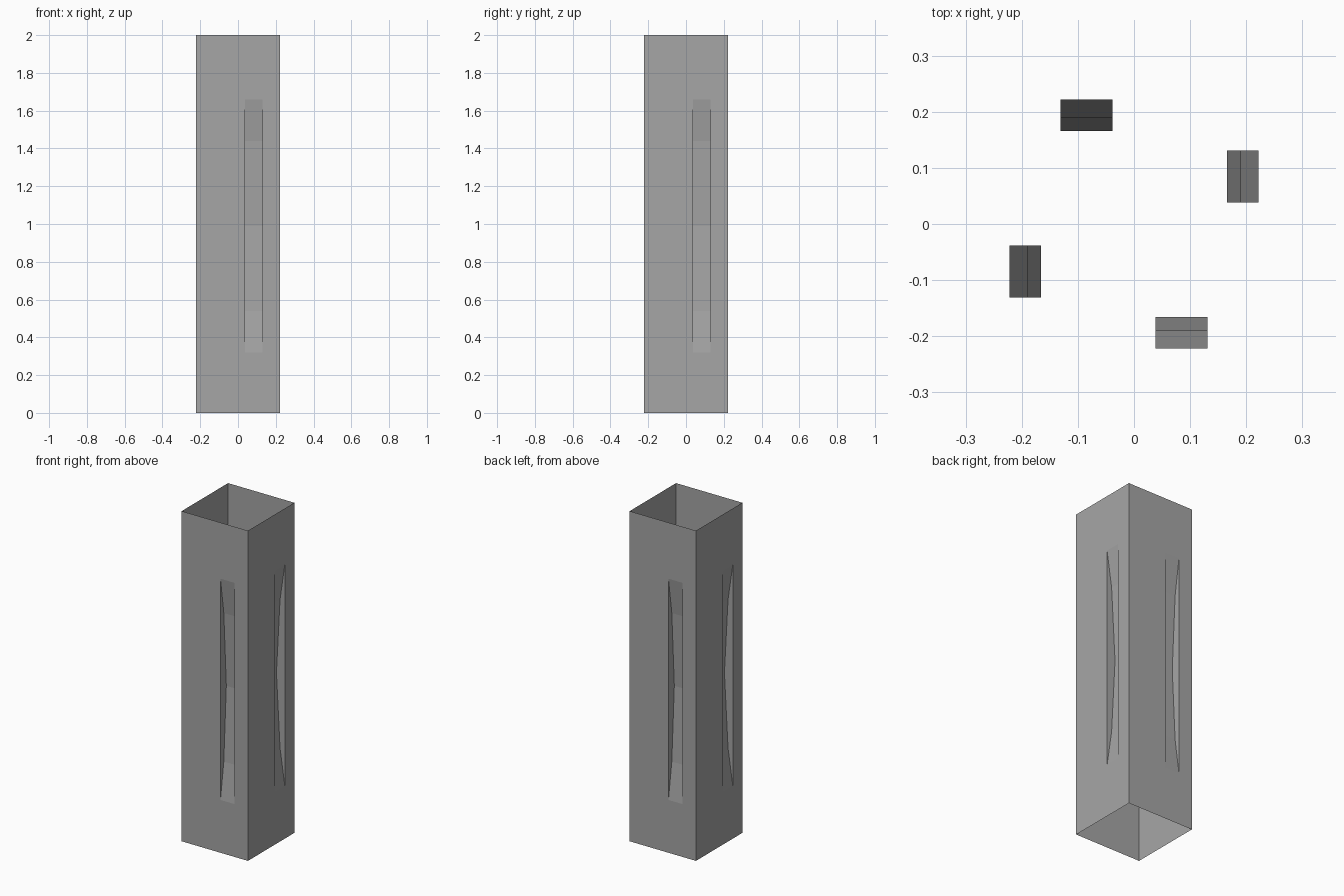
import bpy
import bmesh
from math import pi
from mathutils import Matrix, Vector

cube = bpy.data.objects.get("Cube")
if cube:
    bpy.data.objects.remove(cube, do_unlink=True)

HALF = 0.222              # half width of the square tube
HEIGHT = 2.0
LEFT, RIGHT = 0.038, 0.131    # groove sides across each wall
MIDDLE = 0.99             # height of the deepest point of the groove
# Groove floor: height above or below the middle, depth into the wall
FLOOR = [(-0.67, 0), (-0.45, 0.032), (0, 0.056), (0.45, 0.032), (0.67, 0)]


def grey_material():
    mat = bpy.data.materials.new("plain grey")
    colour = (0.38, 0.38, 0.38, 1)
    mat.diffuse_color = colour
    mat.use_nodes = True
    mat.node_tree.nodes["Principled BSDF"].inputs["Base Color"].default_value = colour
    return mat


def add_wall(bm, turn):
    """One wall sheet with a curved upright groove pressed into it."""
    def face(points):
        verts = [bm.verts.new(turn @ Vector((x, d - HALF, z))) for x, z, d in points]
        bm.faces.new(verts)

    low, high = MIDDLE + FLOOR[0][0], MIDDLE + FLOOR[-1][0]

    # flat sheet around the groove
    face([(-HALF, 0, 0), (LEFT, 0, 0), (LEFT, low, 0),
          (LEFT, high, 0), (LEFT, HEIGHT, 0), (-HALF, HEIGHT, 0)])
    face([(RIGHT, 0, 0), (HALF, 0, 0), (HALF, HEIGHT, 0),
          (RIGHT, HEIGHT, 0), (RIGHT, high, 0), (RIGHT, low, 0)])
    for bottom, top in ((0, low), (high, HEIGHT)):
        face([(LEFT, bottom, 0), (RIGHT, bottom, 0), (RIGHT, top, 0), (LEFT, top, 0)])

    # groove floor and its two side cheeks
    arc = [(MIDDLE + z, d) for z, d in FLOOR]
    for (z1, d1), (z2, d2) in zip(arc, arc[1:]):
        face([(LEFT, z1, d1), (RIGHT, z1, d1), (RIGHT, z2, d2), (LEFT, z2, d2)])
    face([(LEFT, z, d) for z, d in arc])
    face([(RIGHT, z, d) for z, d in reversed(arc)])


# Four identical walls turned around the upright axis
bm = bmesh.new()
for quarter in range(4):
    add_wall(bm, Matrix.Rotation(quarter * pi / 2, 3, "Z"))
bmesh.ops.remove_doubles(bm, verts=bm.verts[:], dist=0.0001)

mesh = bpy.data.meshes.new("grooved_square_tube")
bm.to_mesh(mesh)
bm.free()
mesh.materials.append(grey_material())
tube = bpy.data.objects.new("grooved_square_tube", mesh)
bpy.context.collection.objects.link(tube)
